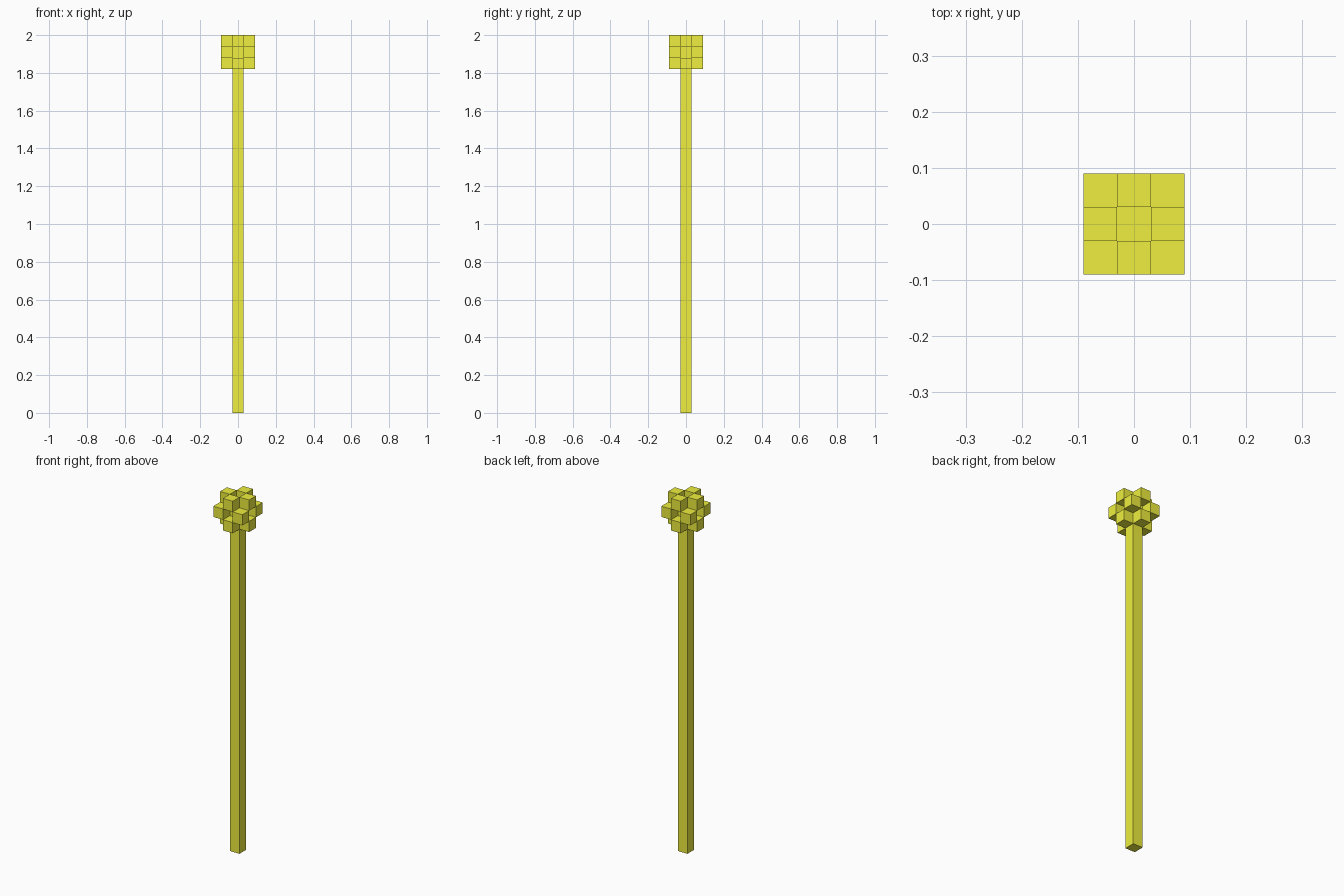
import bpy
from itertools import product

if "Cube" in bpy.data.objects:
    bpy.data.objects.remove(bpy.data.objects["Cube"])

S = 0.06          # cube size of the head grid
HEAD_Z = 1.91     # centre of the head

yellow = bpy.data.materials.new("yellow")
yellow.diffuse_color = (0.86, 0.86, 0.05, 1)
yellow.use_nodes = True
yellow.node_tree.nodes["Principled BSDF"].inputs["Base Color"].default_value = yellow.diffuse_color


def box(name, center, size):
    bpy.ops.mesh.primitive_cube_add(size=1, location=center)
    ob = bpy.context.object
    ob.name = name
    ob.scale = size
    bpy.ops.object.transform_apply(location=False, rotation=False, scale=True)
    ob.data.materials.append(yellow)
    return ob


# square pole, running up into the core of the head
top = HEAD_Z + S / 2
box("pole", (0, 0, top / 2), (S, S, top))

# head: cubes at the twelve edge midpoints of a 3x3x3 grid
for i, j, k in product((-1, 0, 1), repeat=3):
    if abs(i) + abs(j) + abs(k) == 2:
        box("head_cube", (i * S, j * S, HEAD_Z + k * S), (S, S, S))
